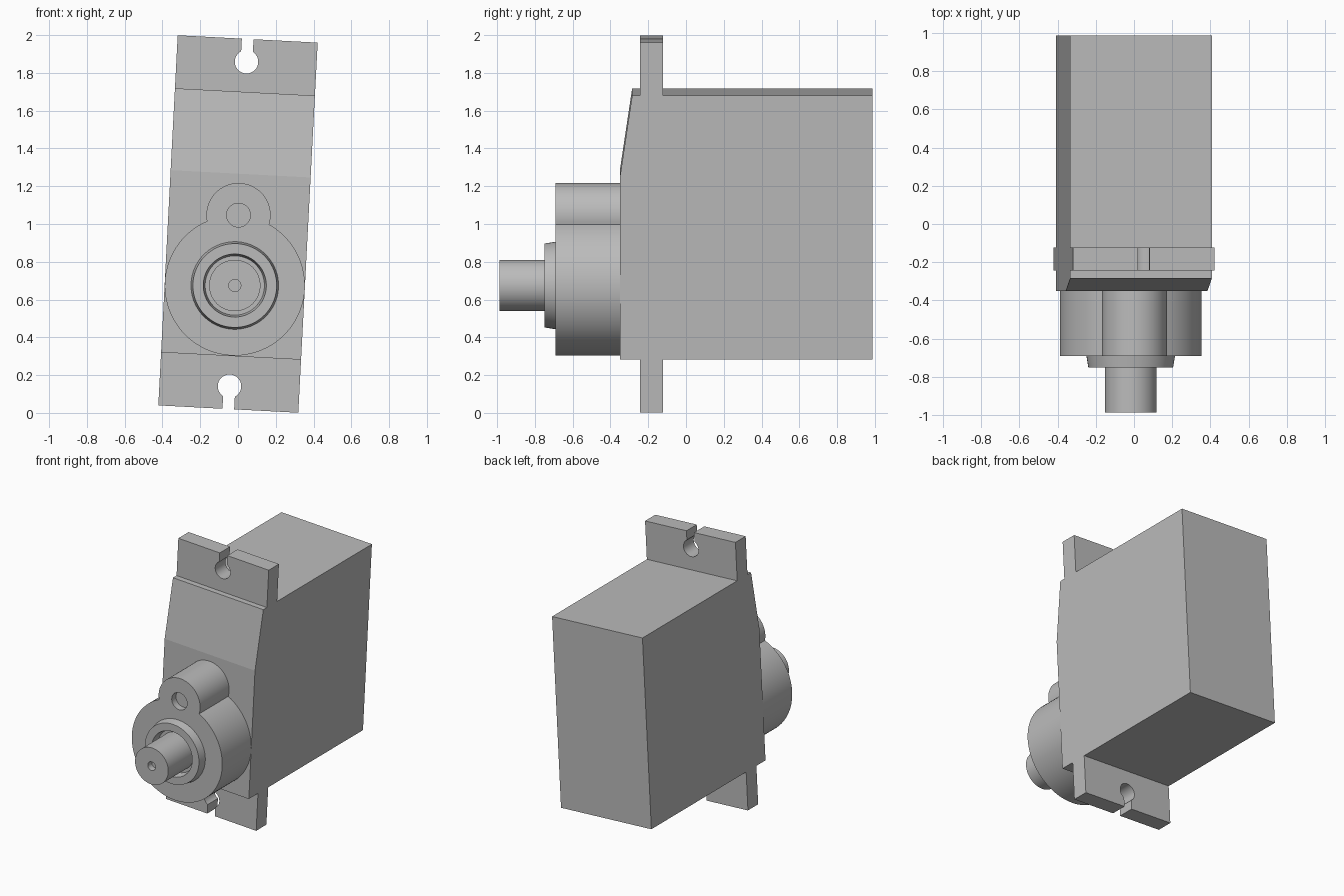
import bpy, bmesh
from math import sin, cos, pi, radians, acos, atan2, sqrt
from mathutils import Matrix

cube = bpy.data.objects.get("Cube")
if cube:
    bpy.data.objects.remove(cube)

GREY = (0.5, 0.5, 0.5, 1)
mat = bpy.data.materials.new("light_grey")
mat.use_nodes = True
mat.diffuse_color = GREY
mat.node_tree.nodes["Principled BSDF"].inputs["Base Color"].default_value = GREY

# Whole assembly leans slightly towards +x
LEAN = Matrix.Translation((0, 0, 1)) @ Matrix.Rotation(radians(3), 4, "Y")
HALF_W, HALF_H, TAB_H = 0.371, 0.70, 0.981
FRONT, BOSS_Y = -0.35, -0.69
AXLE, PIN = -0.326, 0.047        # heights of the two boss centres


def finish(name, bm, smooth=False):
    bmesh.ops.recalc_face_normals(bm, faces=bm.faces)
    bm.transform(LEAN)
    me = bpy.data.meshes.new(name)
    bm.to_mesh(me)
    bm.free()
    me.materials.append(mat)
    ob = bpy.data.objects.new(name, me)
    bpy.context.collection.objects.link(ob)
    if smooth:
        shade(ob)
    return ob


def shade(ob):
    bpy.ops.object.select_all(action="DESELECT")
    ob.select_set(True)
    bpy.context.view_layer.objects.active = ob
    bpy.ops.object.shade_smooth_by_angle(angle=radians(30))


def prism(name, points, offset, smooth=False):
    """Closed outline of 3D points swept along an offset."""
    bm = bmesh.new()
    face = bm.faces.new([bm.verts.new(p) for p in points])
    ext = bmesh.ops.extrude_face_region(bm, geom=[face], use_keep_orig=True)
    moved = [g for g in ext["geom"] if isinstance(g, bmesh.types.BMVert)]
    bmesh.ops.translate(bm, verts=moved, vec=offset)
    return finish(name, bm, smooth)


def arc(cz, r, start, end, n):
    steps = [start + (end - start) * i / n for i in range(n + 1)]
    return [(r * cos(a), cz + r * sin(a)) for a in steps]


def lathe(name, profile, cz, n=64):
    """Spin (radius, y) points about the y direction at height cz."""
    bm = bmesh.new()
    vs = [bm.verts.new((r, y, cz)) for r, y in profile]
    es = [bm.edges.new(pair) for pair in zip(vs, vs[1:])]
    bmesh.ops.spin(bm, geom=vs + es, cent=(0, 0, cz), axis=(0, 1, 0),
                   angle=2 * pi, steps=n, use_merge=True)
    bmesh.ops.remove_doubles(bm, verts=bm.verts, dist=1e-5)
    return finish(name, bm, True)


# Case with sloping upper front
side = [(0.987, -HALF_H), (0.987, HALF_H), (-0.285, HALF_H), (FRONT, 0.266), (FRONT, -HALF_H)]
prism("case", [(-HALF_W, y, z) for y, z in side], (2 * HALF_W, 0, 0))

# Mounting tabs with keyhole notches
notch = arc(0.86, 0.062, pi / 3, -4 * pi / 3, 40)
tab = [(-HALF_W, HALF_H), (HALF_W, HALF_H), (HALF_W, TAB_H), (0.031, TAB_H)]
tab += notch + [(-0.031, TAB_H), (-HALF_W, TAB_H)]
for name, s in (("upper_tab", 1), ("lower_tab", -1)):
    prism(name, [(x, -0.243, s * z) for x, z in tab], (0, 0.12, 0), True)

# Gear boss: outline of two overlapping circles
R, r, d = HALF_W, 0.17, PIN - AXLE
a = (d * d + R * R - r * r) / (2 * d)
h = sqrt(R * R - a * a)
big, small = atan2(a, h), atan2(a - d, h)
outline = arc(AXLE, R, pi - big, 2 * pi + big, 72)
outline += arc(PIN, r, small, pi - small, 40)[1:-1]
boss = prism("gear_boss", [(x, BOSS_Y, z) for x, z in outline], (0, FRONT - BOSS_Y, 0))

# Shallow pin hole cut in the boss
hole = arc(PIN, 0.063, 0, 2 * pi, 40)[:-1]
cutter = prism("pin_hole_cutter", [(x, BOSS_Y - 0.05, z) for x, z in hole], (0, 0.1, 0))
cutter.hide_render = True
cut = boss.modifiers.new("pin_hole", "BOOLEAN")
cut.operation, cut.solver, cut.object = "DIFFERENCE", "EXACT", cutter
bpy.context.view_layer.objects.active = boss
bpy.ops.object.modifier_apply(modifier=cut.name)
bpy.data.objects.remove(cutter)
shade(boss)

# Bearing collar and output shaft
lathe("bearing_collar", [(0.232, BOSS_Y), (0.222, -0.75), (0.167, -0.75), (0.157, BOSS_Y)], AXLE)
lathe("output_shaft", [(0.136, BOSS_Y), (0.136, -0.987), (0.032, -0.987),
                       (0.032, -0.94), (0, -0.94)], AXLE)
